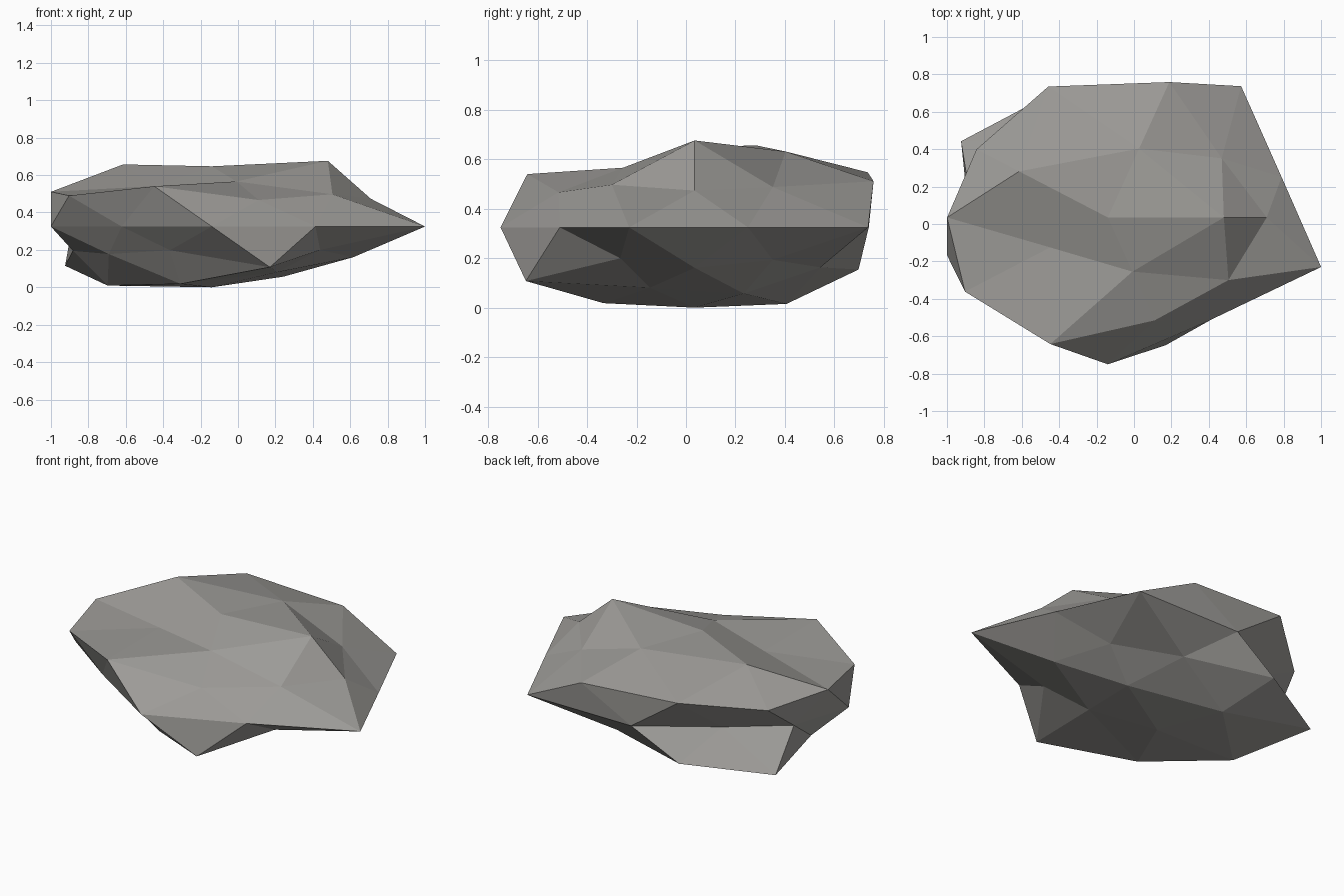
import bpy
import bmesh
import math
from mathutils import Vector

cube = bpy.data.objects.get("Cube")
if cube:
    bpy.data.objects.remove(cube, do_unlink=True)

# Overall flattening of the boulder and the point its bumps radiate from
CENTRE = Vector((-0.14, 0.035, 0.325))
STRETCH = Vector((1.0, 0.715, 0.35))

# Bump height per ring, crown to base, each ring anticlockwise from +x
RINGS = [
    [0.92],                                   # crown
    [1.18, 1.03, 1.115, 0.725, 0.81],         # upper slope
    [0.885, 1.21, 1.01, 1.17, 0.937],         # shoulder edges
    [0.95, 1.19, 0.97, 1.055, 0.905],         # shoulder corners
    [0.977, 1.213, 0.985, 0.73, 0.785,
     0.905, 0.82, 1.098, 0.943, 1.199],       # waist
    [0.84, 1.09, 0.83, 0.81, 0.80],           # lower corners
    [0.89, 0.88, 1.14, 0.80, 1.18],           # lower edges
    [0.90, 1.04, 1.06, 1.03, 0.82],           # underside slope
    [0.928],                                  # base
]


def ring_order(vert):
    """Sort from the crown down, then by compass angle."""
    angle = round(math.degrees(math.atan2(vert.co.y, vert.co.x))) % 360
    return (-round(vert.co.z, 1), angle)


# Stone colour
stone = bpy.data.materials.new("stone_grey")
stone.use_nodes = True
colour = (0.34, 0.332, 0.315, 1.0)
stone.diffuse_color = colour
shader = next(n for n in stone.node_tree.nodes if n.type == "BSDF_PRINCIPLED")
shader.inputs["Base Color"].default_value = colour
shader.inputs["Roughness"].default_value = 0.9

# Faceted boulder: a coarse icosphere pushed in and out along its rays
bm = bmesh.new()
bmesh.ops.create_icosphere(bm, subdivisions=2, radius=1.0)
bumps = [bump for ring in RINGS for bump in ring]
for vert, bump in zip(sorted(bm.verts, key=ring_order), bumps):
    vert.co = CENTRE + vert.co.normalized() * STRETCH * bump
bmesh.ops.recalc_face_normals(bm, faces=bm.faces)
for face in bm.faces:
    face.smooth = False

mesh = bpy.data.meshes.new("boulder")
bm.to_mesh(mesh)
bm.free()
mesh.materials.append(stone)
boulder = bpy.data.objects.new("boulder", mesh)
bpy.context.collection.objects.link(boulder)
